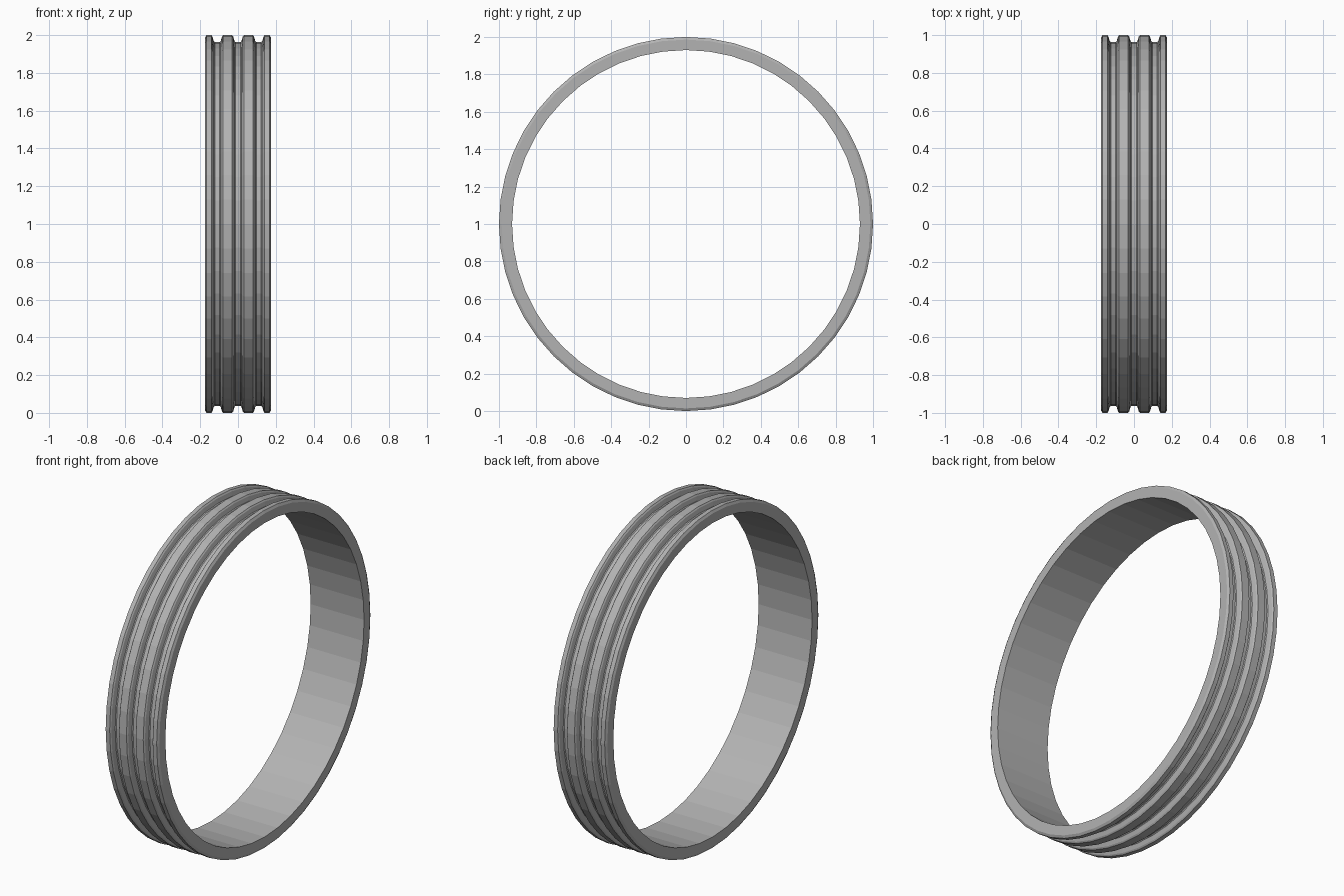
import bpy, bmesh, math

SEGMENTS = 48
HALF_WIDTH, INNER, OUTER, FLOOR = 0.175, 0.93, 1.0, 0.963

old = bpy.data.objects.get("Cube")
if old:
    bpy.data.objects.remove(old, do_unlink=True)

# Plain grey metal
metal = bpy.data.materials.new("grey metal")
metal.use_nodes = True
grey = (0.45, 0.45, 0.45, 1)
metal.diffuse_color = grey
metal.node_tree.nodes["Principled BSDF"].inputs["Base Color"].default_value = grey

# Cross-section (x, radius): softened rims and three sloped grooves
profile = [(-HALF_WIDTH, INNER), (-HALF_WIDTH, OUTER - 0.014), (-HALF_WIDTH + 0.008, OUTER)]
for centre in (-0.11, 0, 0.11):
    profile += [(centre + dx, r) for dx, r in (
        (-0.031, OUTER), (-0.025, OUTER - 0.008), (-0.018, FLOOR + 0.004), (-0.013, FLOOR),
        (0.013, FLOOR), (0.018, FLOOR + 0.004), (0.025, OUTER - 0.008), (0.031, OUTER))]
profile += [(HALF_WIDTH - 0.008, OUTER), (HALF_WIDTH, OUTER - 0.014), (HALF_WIDTH, INNER)]

# Sweep the closed profile around the x axis
bm = bmesh.new()
rings = []
for i in range(SEGMENTS):
    a = math.tau * i / SEGMENTS
    rings.append([bm.verts.new((x, r * math.sin(a), 1 + r * math.cos(a))) for x, r in profile])
count = len(profile)
for i in range(SEGMENTS):
    here, there = rings[i], rings[(i + 1) % SEGMENTS]
    for j in range(count):
        k = (j + 1) % count
        bm.faces.new((here[j], here[k], there[k], there[j]))
bmesh.ops.recalc_face_normals(bm, faces=bm.faces)

mesh = bpy.data.meshes.new("grooved_ring")
bm.to_mesh(mesh)
bm.free()
mesh.materials.append(metal)
ring = bpy.data.objects.new("grooved_ring", mesh)
bpy.context.collection.objects.link(ring)
